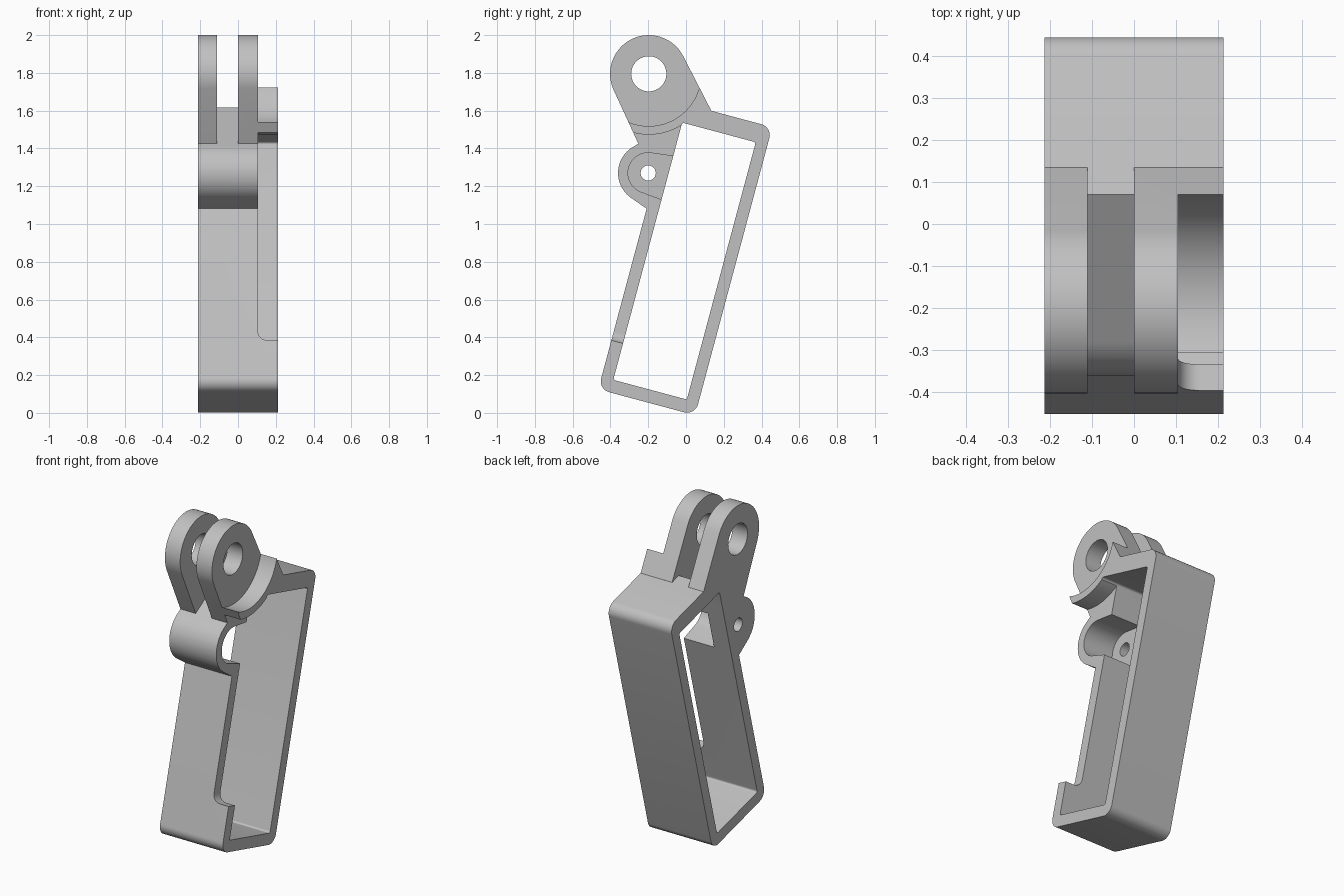
import bpy, bmesh
from math import sin, cos, radians, pi
from mathutils import Vector
from mathutils.geometry import convex_hull_2d

if "Cube" in bpy.data.objects:
    bpy.data.objects.remove(bpy.data.objects["Cube"], do_unlink=True)

grey = bpy.data.materials.new("plain grey")
grey.use_nodes = True
grey.diffuse_color = (0.53, 0.53, 0.53, 1)
grey.node_tree.nodes["Principled BSDF"].inputs["Base Color"].default_value = (0.53, 0.53, 0.53, 1)

# Tilted frame axes in the side (y, z) plane
TILT = radians(15)
ACROSS = Vector((cos(TILT), -sin(TILT)))
ALONG = Vector((sin(TILT), cos(TILT)))
ORIGIN = Vector((-0.385, 0.175))
WIDTH, HEIGHT, WALL = 0.403, 1.41, 0.064
SIDE = 0.213          # half thickness along x
STEP = 0.105          # where the cut-away side begins
LUG = Vector((-0.197, 1.795))
BOSS = Vector((-0.2, 1.27))


def frame_point(a, b):
    return ORIGIN + ACROSS * a + ALONG * b


def arc(center, r, start=0, end=360, n=64):
    angles = [radians(start + (end - start) * i / n) for i in range(n + 1)]
    if end - start == 360:
        angles.pop()
    return [center + Vector((cos(t), sin(t))) * r for t in angles]


def hull(points):
    return [points[i] for i in convex_hull_2d(points)]


def rounded_box(a0, a1, b0, b1, r):
    pts = []
    for a in (a0 + r, a1 - r):
        for b in (b0 + r, b1 - r):
            pts += arc(frame_point(a, b), r, n=40)
    return pts


def prism(name, points, x0, x1, round_edge=None):
    """Extrude a side profile along x; optionally round one edge at x0."""
    bm = bmesh.new()
    near = [bm.verts.new((x0, p.x, p.y)) for p in points]
    far = [bm.verts.new((x1, p.x, p.y)) for p in points]
    bm.faces.new(near)
    bm.faces.new(far)
    for i in range(len(points)):
        j = (i + 1) % len(points)
        bm.faces.new((near[i], near[j], far[j], far[i]))
    bmesh.ops.recalc_face_normals(bm, faces=bm.faces)
    if round_edge:
        edge = bm.edges.get((near[0], near[1]))
        bmesh.ops.bevel(bm, geom=[edge], offset=round_edge, segments=8,
                        profile=0.5, affect='EDGES')
    mesh = bpy.data.meshes.new(name)
    bm.to_mesh(mesh)
    bm.free()
    mesh.materials.append(grey)
    obj = bpy.data.objects.new(name, mesh)
    bpy.context.collection.objects.link(obj)
    return obj


def combine(target, tool, operation):
    mod = target.modifiers.new(tool.name, 'BOOLEAN')
    mod.operation = operation
    mod.solver = 'EXACT'
    mod.object = tool
    bpy.context.view_layer.objects.active = target
    bpy.ops.object.modifier_apply(modifier=mod.name)
    bpy.data.objects.remove(tool, do_unlink=True)


# Frame block with its upper front corner sloped off
top = HEIGHT + 0.1
slope_top = frame_point(0.066, top)
corners = []
r = 0.06
for a, b in ((r - WALL, r - 0.069), (WIDTH + WALL - r, r - 0.069), (WIDTH + WALL - r, top - r)):
    corners += arc(frame_point(a, b), r, n=40)
bracket = prism("hinged_frame_bracket",
                hull(corners + [slope_top, frame_point(-WALL, 1.1)]), -SIDE, SIDE)

# Screw boss, blended into the front wall and the top
boss = hull(arc(BOSS, 0.16) + [Vector((-0.207, 1.08)), slope_top, Vector((0, 1.4)),
                               frame_point(0.03, 0.9)])
combine(bracket, prism("boss", boss, -SIDE, STEP), 'UNION')

# Pair of hinge lugs
lug = hull(arc(LUG, 0.205) + [frame_point(0.133, top), Vector((-0.25, 1.42)),
                              Vector((-0.02, 1.45))])
for x0, x1 in ((-SIDE, -0.11), (0, SIDE)):
    combine(bracket, prism("lug", lug, x0, x1), 'UNION')

# Frame opening
opening = hull(rounded_box(0, WIDTH, 0, HEIGHT, 0.012))
combine(bracket, prism("opening", opening, -1, 1), 'DIFFERENCE')

# Round clearance beside the lug
combine(bracket, prism("clearance", arc(LUG, 0.277), STEP, 1), 'DIFFERENCE')

# Notch in the front wall, leaving a curved lip above it
notch = [frame_point(-0.2, 0.2), frame_point(0.05, 0.2), frame_point(0.05, 1.38)]
notch += arc(LUG, 0.322, -57, -130, 32)
combine(bracket, prism("notch", notch, STEP, 1, round_edge=0.05), 'DIFFERENCE')

# Pocket inside the boss, open to the frame
pocket = arc(BOSS, 0.107, 82, 250, 40) + [Vector((-0.05, 1.1)), Vector((0, 1.35))]
combine(bracket, prism("pocket", pocket, -0.1, STEP + 0.05), 'DIFFERENCE')

# Pivot and screw holes
combine(bracket, prism("pivot_hole", arc(LUG, 0.093), -1, 1), 'DIFFERENCE')
combine(bracket, prism("screw_hole", arc(BOSS, 0.04, n=40), -1, 0), 'DIFFERENCE')

bpy.ops.object.select_all(action='DESELECT')
bracket.select_set(True)
bpy.context.view_layer.objects.active = bracket
bpy.ops.object.shade_smooth_by_angle(angle=radians(30))
